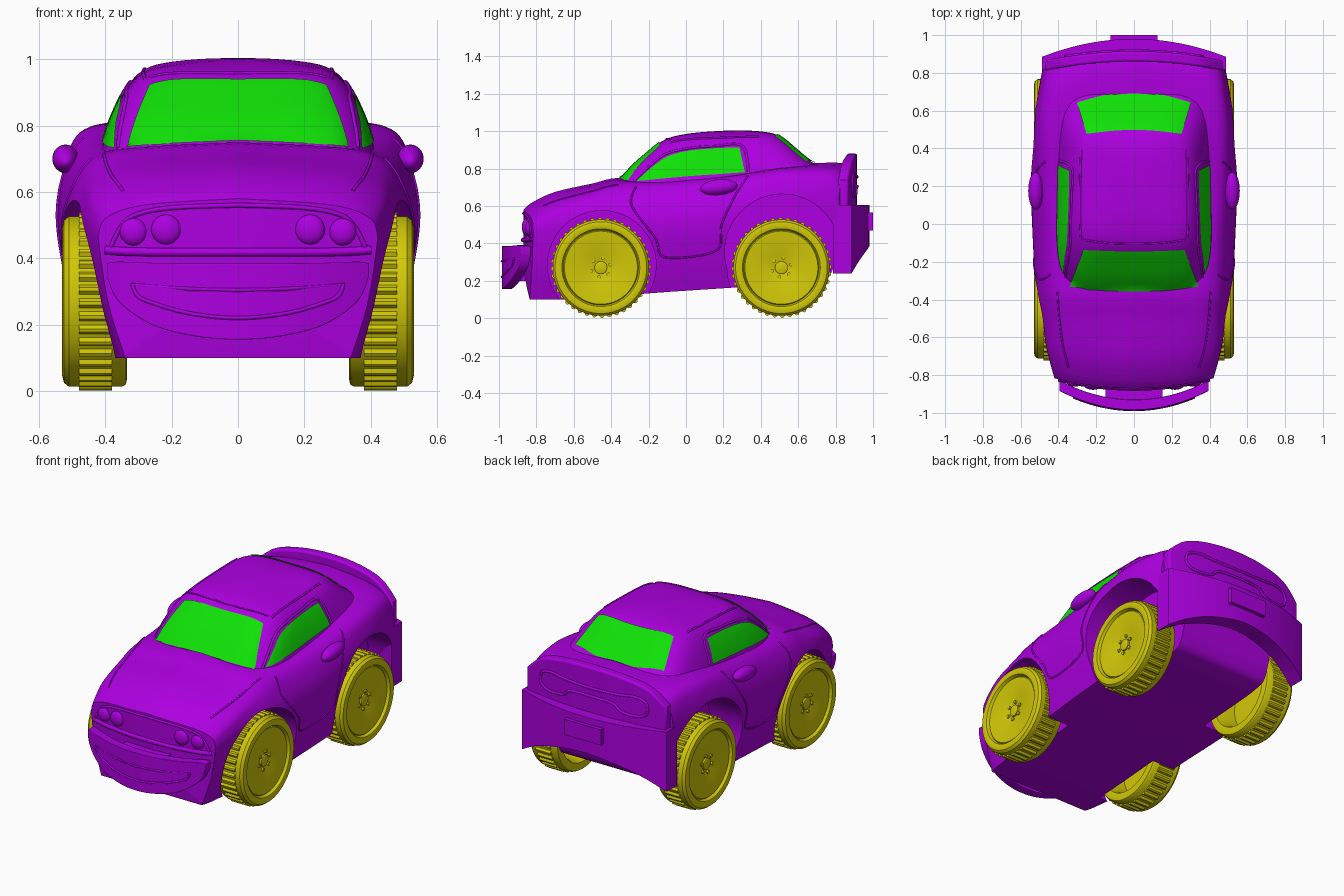
import bpy, bmesh, math
from mathutils import Vector
from mathutils.bvhtree import BVHTree

if "Cube" in bpy.data.objects:
    bpy.data.objects.remove(bpy.data.objects["Cube"])


def material(name, rgb):
    m = bpy.data.materials.new(name)
    m.diffuse_color = (*rgb, 1)
    m.use_nodes = True
    m.node_tree.nodes["Principled BSDF"].inputs["Base Color"].default_value = m.diffuse_color
    return m


PURPLE = material("paint", (0.42, 0.0, 0.75))
GREEN = material("glass", (0.005, 0.75, 0.002))
YELLOW = material("wheel_yellow", (0.64, 0.58, 0.002))


def smooth(pts, n):
    """Catmull-Rom curve through points of any dimension."""
    out = []
    for i in range(len(pts) - 1):
        a, b, c, d = pts[max(i - 1, 0)], pts[i], pts[i + 1], pts[min(i + 2, len(pts) - 1)]
        for k in range(n):
            t = k / n
            out.append(tuple(0.5 * (2 * q + (r - p) * t + (2 * p - 5 * q + 4 * r - s) * t * t
                                    + (3 * q - p - 3 * r + s) * t ** 3) for p, q, r, s in zip(a, b, c, d)))
    return out + [tuple(pts[-1])]


def mesh_object(name, verts, faces, mat):
    me = bpy.data.meshes.new(name)
    me.from_pydata(verts, [], faces)
    bm = bmesh.new()
    bm.from_mesh(me)
    bmesh.ops.recalc_face_normals(bm, faces=bm.faces)
    bm.to_mesh(me)
    bm.free()
    me.materials.append(mat)
    ob = bpy.data.objects.new(name, me)
    bpy.context.collection.objects.link(ob)
    return ob


def loft(name, rings, mat, caps=True):
    """Skin closed rings; without caps the last ring joins the first."""
    n, m = len(rings[0]), len(rings)
    faces = [(i * n + j, i * n + (j + 1) % n, (i + 1) % m * n + (j + 1) % n, (i + 1) % m * n + j)
             for i in range(m - 1 if caps else m) for j in range(n)]
    if caps:
        faces += [tuple(range(n)), tuple(range((m - 1) * n, m * n))]
    return mesh_object(name, [v for r in rings for v in r], faces, mat)


# Lower body stations: y, bottom z, bottom width, max width, its z, shoulder width, its z, top z
stations = [(-.87, .10, .34, .415, .41, .385, .53, .58), (-.82, .10, .355, .43, .42, .40, .56, .62),
            (-.70, .10, .37, .46, .45, .42, .61, .675), (-.50, .11, .42, .50, .47, .42, .67, .72),
            (-.36, .12, .45, .52, .49, .42, .705, .75), (-.10, .14, .46, .535, .51, .43, .72, .74),
            (.20, .16, .47, .545, .53, .455, .745, .76), (.50, .18, .47, .535, .57, .465, .785, .815),
            (.72, .20, .46, .51, .57, .45, .79, .83), (.83, .24, .45, .495, .56, .44, .78, .83),
            (.90, .42, .45, .485, .56, .43, .76, .82)]


def body_ring(s, scale=1):
    y, zb, wb, wm, zm, ws, zs, zt = s
    half = smooth([(wb, zb), (wb + .65 * (wm - wb), (zb + zm) / 2), (wm, zm),
                   ((wm + ws) / 2 + .018, zm + .62 * (zs - zm)), (ws, zs),
                   (ws * .7, zs + .65 * (zt - zs)), (0, zt)], 6)
    ring = half + [(-x, z) for x, z in half[-2::-1]]
    zc = (zb + zt) / 2
    front = min(max((-.4 - y) / .45, 0), 1)
    rear = min(max((y - .6) / .3, 0), 1)
    return [(x * scale, y + (.3 * front - .35 * rear) * (x * scale) ** 2, zc + (z - zc) * scale) for x, z in ring]


rings = [body_ring(s) for s in smooth(stations, 4)]
ends = (.985, .7, .4, .03)
rings = [body_ring(stations[0], k) for k in ends[::-1]] + rings + [body_ring(stations[-1], k) for k in ends]
body = loft("body", rings, PURPLE)

# Cabin levels: z, front y, rear y, half width
levels = [(.68, -.40, .86, .425), (.72, -.37, .82, .415), (.80, -.30, .72, .39), (.88, -.215, .61, .355),
          (.94, -.15, .535, .315), (.972, -.095, .485, .27), (.988, -.03, .42, .2), (.998, .06, .33, .1),
          (1.002, .18, .22, .015)]
rings = []
for z, y0, y1, w in smooth(levels, 3):
    ring = []
    for k in range(64):
        a = math.tau * k / 64
        c, s = math.cos(a), math.sin(a)
        r = (abs(c) ** 5 + abs(s) ** 5) ** -.2
        y = (y0 + y1) / 2 + s * r * (y1 - y0) / 2
        ring.append((c * r * w, y, z + .04 * (y - .2) * max(0, (z - .85) / .15)))
    rings.append(ring)
cabin = loft("cabin", rings, PURPLE)

# Surface lookup for windows and panel seams
verts, polys = [], []
for ob in (body, cabin):
    base = len(verts)
    verts += [v.co.copy() for v in ob.data.vertices]
    polys += [[base + i for i in p.vertices] for p in ob.data.polygons]
bvh = BVHTree.FromPolygons(verts, polys)


def hit(view, a, b, lift=0):
    a, b = a + .00013, b + .00017  # keeps rays off mesh edges
    o, d = {"side": ((2, a, b), (-1, 0, 0)), "top": ((a, b, 3), (0, 0, -1)),
            "front": ((a, -3, b), (0, 1, 0))}[view]
    loc, nor, _, _ = bvh.ray_cast(Vector(o), Vector(d))
    if loc is None:  # beside the surface: use the nearest point on it
        loc, nor, _, _ = bvh.find_nearest(Vector(o) + Vector(d) * (1.5 if view == "side" else 2.2))
    if nor.dot(Vector(d)) > 0:
        nor = -nor
    return loc + nor * lift


def window(name, view, low, high, mirror=False):
    low, high = smooth(low, 6), smooth(high, 6)
    rows, n = 10, len(low)
    pts = [hit(view, p[0] + (q[0] - p[0]) * r / rows, p[1] + (q[1] - p[1]) * r / rows, .006)
           for r in range(rows + 1) for p, q in zip(low, high)]
    faces = [(r * n + i, r * n + i + 1, (r + 1) * n + i + 1, (r + 1) * n + i)
             for r in range(rows) for i in range(n - 1)]
    ob = mesh_object(name, pts, faces, GREEN)
    if mirror:
        ob.modifiers.new("Mirror", 'MIRROR')


def tube(name, paths, radius, closed=False):
    cu = bpy.data.curves.new(name, 'CURVE')
    cu.dimensions = '3D'
    cu.bevel_depth, cu.bevel_resolution = radius, 2
    for path in paths:
        sp = cu.splines.new('POLY')
        sp.points.add(len(path) - 1)
        for p, co in zip(sp.points, path):
            p.co = (*co, 1)
        sp.use_cyclic_u = closed
    cu.materials.append(PURPLE)
    bpy.context.collection.objects.link(bpy.data.objects.new(name, cu))


def seam(name, view, pts, radius=.005):
    path = [hit(view, *p) for p in smooth(pts, 10)]
    tube(name, [path, [(-p[0], p[1], p[2]) for p in path]], radius)


window("windshield", "top", [(-.34, -.33), (-.18, -.352), (0, -.357), (.18, -.352), (.34, -.33)],
       [(-.265, -.135), (-.14, -.14), (0, -.143), (.14, -.14), (.265, -.135)])
window("rear_window", "top", [(-.25, .475), (-.12, .49), (0, .495), (.12, .49), (.25, .475)],
       [(-.30, .64), (-.15, .68), (0, .69), (.15, .68), (.30, .64)])
window("side_window", "side", [(-.265, .73), (-.1, .747), (.05, .76), (.2, .77), (.315, .778)],
       [(-.255, .74), (-.12, .85), (.0, .89), (.15, .905), (.285, .91)], True)

# Panel seams
seam("door_seam", "side", [(-.27, .70), (-.29, .60), (-.165, .43), (-.11, .325), (.16, .36), (.19, .5),
                           (.26, .65), (.33, .76)])
seam("side_window_frame", "side", [(-.28, .73), (-.13, .865), (0, .905), (.15, .92), (.30, .92), (.335, .78)], .007)
seam("hood_side_seam", "top", [(.405, -.36), (.395, -.5), (.375, -.65), (.345, -.76)])
seam("roof_side_seam", "top", [(.28, -.08), (.285, .0), (.285, .2), (.28, .39)], .006)
seam("roof_cross_seam", "top", [(0, -.105), (.15, -.1), (.265, -.085)])
seam("nose_top_seam", "front", [(0, .56), (.2, .552), (.31, .53), (.355, .49), (.385, .43)], .007)
seam("nose_lower_lip", "front", [(0, .418), (.2, .418), (.33, .42), (.40, .425)], .013)

# Wheel wells cut out of the body; the rear arches stand taller
for yc, zc, r in ((-.45, .285, .29), (.51, .27, .29), (.515, .355, .308)):
    for s in (-1, 1):
        bpy.ops.mesh.primitive_cylinder_add(vertices=64, radius=r, depth=.5, location=(s * .56, yc, zc),
                                            rotation=(0, math.pi / 2, 0))
        cutter = bpy.context.object
        mod = body.modifiers.new("well", 'BOOLEAN')
        mod.operation, mod.object, mod.solver = 'DIFFERENCE', cutter, 'EXACT'
        bpy.context.view_layer.objects.active = body
        bpy.ops.object.modifier_apply(modifier=mod.name)
        bpy.data.objects.remove(cutter)


def slab(name, low, high, yf, depth, bevel=0):
    """Curved plate between two outlines seen from the front."""
    ob = loft(name, [[(p[0], yf(p[0]), p[1]), (q[0], yf(q[0]), q[1]), (q[0], yf(q[0]) + depth, q[1]),
                      (p[0], yf(p[0]) + depth, p[1])] for p, q in zip(smooth(low, 6), smooth(high, 6))], PURPLE)
    if bevel:
        mod = ob.modifiers.new("Bevel", 'BEVEL')
        mod.width, mod.segments, mod.angle_limit = bevel, 3, math.radians(50)


def sym(half):
    return [(-x, z) for x, z in half[:0:-1]] + half


# Front bumper with wide grin
grin_y = lambda x: -.985 + .65 * x * x
slab("front_bumper", sym([(0, .155), (.13, .165), (.26, .20), (.36, .27), (.395, .345)]),
     sym([(0, .385), (.15, .385), (.28, .387), (.36, .39), (.395, .385)]), grin_y, .055, .014)
mouth = smooth(sym([(0, .22), (.15, .235), (.27, .27), (.305, .29), (.318, .322)]), 5) + [(.15, .308), (0, .304), (-.15, .308)]
tube("mouth_outline", [[(x, grin_y(x), z) for x, z in mouth]], .006, True)
slab("front_bumper_mount", [(-.15, .2), (.15, .2)], [(-.15, .37), (.15, .37)], lambda x: -.94, .12)

# Rear bumper, licence plate, spoiler panel and tail light outline
slab("rear_bumper", sym([(0, .385), (.2, .36), (.36, .31), (.488, .24)]),
     sym([(0, .605), (.2, .605), (.36, .605), (.488, .605)]), lambda x: .98 - .4 * x * x, -.1)
slab("rear_plate", [(-.125, .47), (.125, .47)], [(-.125, .565), (.125, .565)], lambda x: 1.0, -.06)
slab("rear_spoiler", sym([(0, .59), (.2, .59), (.36, .59), (.47, .59)]),
     sym([(0, .88), (.2, .868), (.36, .83), (.47, .74)]), lambda x: .915 - .22 * x * x, -.055, .012)
tail = smooth(sym([(0, .755), (.18, .76), (.28, .77), (.35, .75), (.36, .69), (.31, .655), (.2, .66), (.14, .70), (0, .705)]), 4)
tube("tail_light_outline", [[(x, .916 - .22 * x * x, z) for x, z in tail]], .008, True)


def ball(name, loc, scale, rot=0):
    bpy.ops.mesh.primitive_uv_sphere_add(segments=32, ring_count=16, location=loc, rotation=(rot, 0, 0))
    ob = bpy.context.object
    ob.name, ob.scale = name, scale
    ob.data.materials.append(PURPLE)


for s in (-1, 1):
    ball("inner_headlight", (s * .217, hit("front", .217, .487).y, .487), (.045, .022, .045))
    ball("outer_headlight", (s * .315, hit("front", .315, .48).y, .48), (.041, .022, .041))
    ball("mirror", (s * .52, .175, .70), (.04, .1, .042), .1)


# Wheels
def spin(profile, s, yc, gear=False):
    n, rings = 160, []
    for x, r in profile:
        radii = [r - (.012 if gear and r > .26 and k % 4 > 1 else 0) for k in range(n)]
        rings.append([(s * x, yc + q * math.cos(math.tau * k / n), .27 + q * math.sin(math.tau * k / n))
                      for k, q in enumerate(radii)])
    return rings


tyre = [(.485, .001), (.49, .04), (.505, .09), (.513, .195), (.507, .2), (.525, .208), (.53, .225), (.525, .245),
        (.51, .257), (.35, .257), (.338, .25), (.335, .235), (.338, .205), (.36, .195), (.46, .18), (.46, .001)]
for tag, yc in (("front", -.455), ("rear", .51)):
    for s in (-1, 1):
        loft(tag + "_wheel", spin(tyre, s, yc), YELLOW)
        loft(tag + "_tread", spin([(.38, .245), (.38, .268), (.48, .268), (.48, .245)], s, yc, True), YELLOW, False)
        loft(tag + "_hub", spin([(.47, .001), (.47, .034), (.5, .034), (.503, .028), (.503, .001)], s, yc), YELLOW)
        for k in range(6):
            a = math.tau * (k + .3) / 6
            bpy.ops.mesh.primitive_cylinder_add(vertices=12, radius=.01, depth=.03, rotation=(0, math.pi / 2, 0),
                                                location=(s * .488, yc + .053 * math.cos(a), .27 + .053 * math.sin(a)))
            bpy.context.object.name = tag + "_wheel_bolt"
            bpy.context.object.data.materials.append(YELLOW)

# Smooth shading with sharp creases
for ob in bpy.context.scene.objects:
    ob.select_set(ob.type == 'MESH')
bpy.context.view_layer.objects.active = body
bpy.ops.object.shade_smooth_by_angle(angle=math.radians(35))
